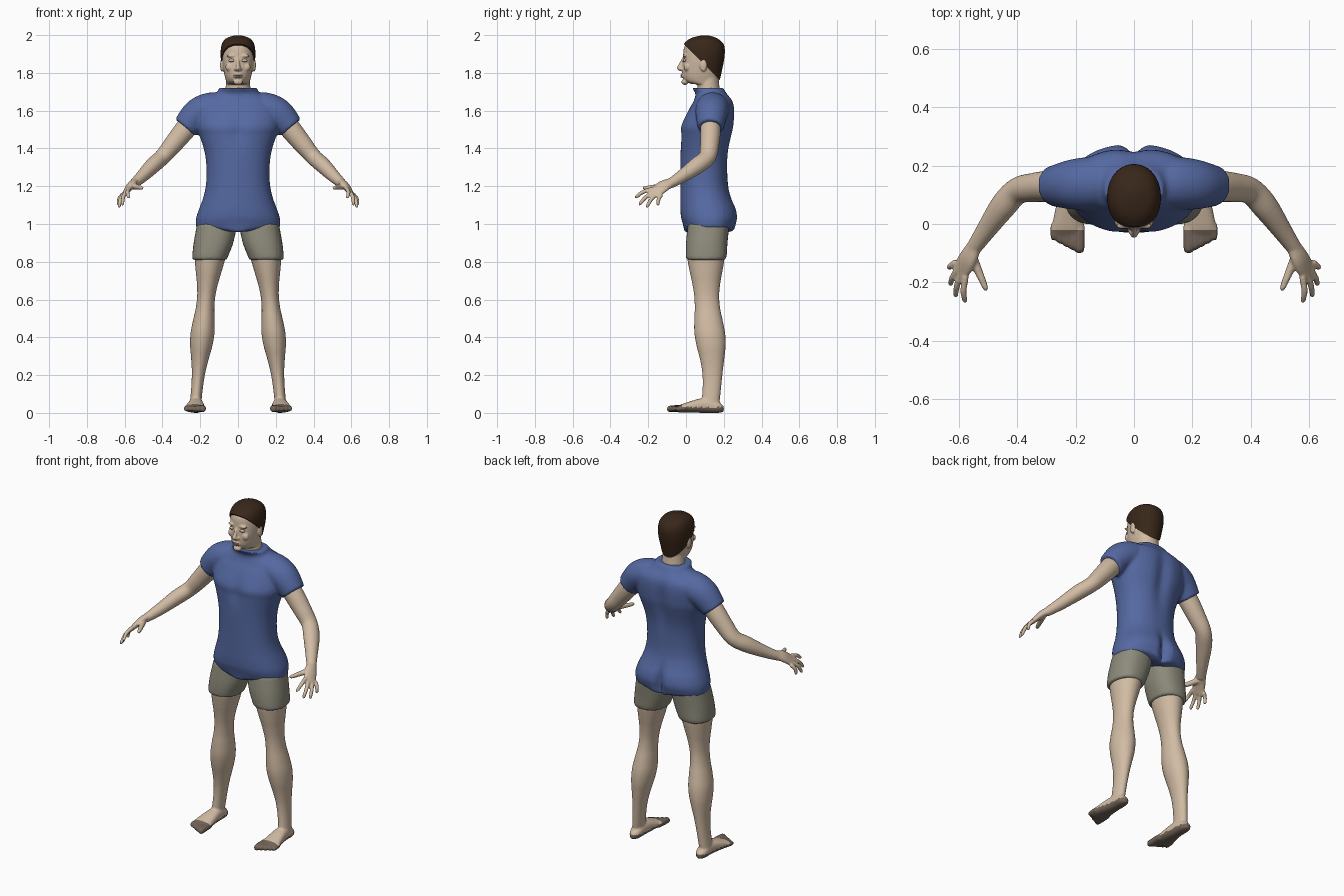
import bpy, bmesh, math
from mathutils import Vector, Matrix

if "Cube" in bpy.data.objects:
    bpy.data.objects.remove(bpy.data.objects["Cube"])


def material(name, *rgb):
    mat = bpy.data.materials.new(name)
    mat.use_nodes = True
    mat.diffuse_color = (*rgb, 1)
    mat.node_tree.nodes["Principled BSDF"].inputs["Base Color"].default_value = (*rgb, 1)
    return mat


SKIN = material("skin", .64, .5, .37)
SHIRT = material("blue cloth", .09, .14, .36)
SHORTS = material("khaki cloth", .27, .26, .2)
HAIR = material("dark brown hair", .04, .02, .01)
SOLE = material("brown sole", .17, .13, .1)
LIPS = material("lips", .42, .26, .2)
LASH = material("lash line", .12, .08, .06)


def bump(offset, width):
    """Bell curve used for all soft swellings and grooves."""
    return math.exp(-(offset / width) ** 2)


def levels(low, high, count):
    return [low + (high - low) * i / (count - 1) for i in range(count)]


def resample(rows, steps):
    """Smooth interpolation through rows of x, y, z, radius along, radius across."""
    points = [Vector(row) for row in rows]
    padded = [points[0]] + points + [points[-1]]
    smooth = []
    for before, start, end, after in zip(padded, padded[1:], padded[2:], padded[3:]):
        for k in range(steps):
            t = k / steps
            smooth.append(start + (end - before) * (t / 2)
                          + (2 * before - 5 * start + 4 * end - after) * (t * t / 2)
                          + (3 * start - before - 3 * end + after) * (t ** 3 / 2))
    return smooth + [points[-1]]


def loft(bm, rows, along=(1, 0, 0), axis=None, sides=32, power=2, both=False):
    """Skin rounded rings along a path, optionally on both sides of the body."""
    rows = resample(rows, 5)
    centres = [Vector(row[:3]) for row in rows]
    for side in ((1, -1) if both else (1,)):
        rings = []
        for i, row in enumerate(rows):
            ahead = centres[min(i + 1, len(rows) - 1)]
            tangent = Vector(axis or ahead - centres[max(i - 1, 0)]).normalized()
            u = Vector(along)
            u = (u - tangent * u.dot(tangent)).normalized()
            v = tangent.cross(u)
            ring = []
            for k in range(sides):
                angle = math.tau * k / sides
                c, s = math.cos(angle), math.sin(angle)
                point = (centres[i] + u * math.copysign(abs(c) ** (2 / power), c) * max(row[3], .002)
                         + v * math.copysign(abs(s) ** (2 / power), s) * max(row[4], .002))
                ring.append(bm.verts.new((point.x * side, point.y, point.z)))
            rings.append(ring)
        for low, high in zip(rings, rings[1:]):
            for k in range(sides):
                n = (k + 1) % sides
                bm.faces.new((low[k], low[n], high[n], high[k]))
        bm.faces.new(rings[0][::-1])
        bm.faces.new(rings[-1])


def stack(bm, rows, **options):
    """Level sections given as height, half width, front and back."""
    loft(bm, [(0, (front + back) / 2, z, width, (back - front) / 2)
              for z, width, front, back in rows], axis=(0, 0, 1), **options)


def ball(bm, centre, size, both=False):
    for side in ((1, -1) if both else (1,)):
        place = Matrix.Translation((centre[0] * side, *centre[1:]))
        bmesh.ops.create_uvsphere(bm, u_segments=16, v_segments=10, radius=1,
                                  matrix=place @ Matrix.Diagonal((*size, 1)))


def finish(name, bm, materials, voxel=0, rule=None):
    """Make the object, optionally fusing its pieces into one soft skin."""
    bmesh.ops.recalc_face_normals(bm, faces=bm.faces)
    mesh = bpy.data.meshes.new(name)
    bm.to_mesh(mesh)
    bm.free()
    ob = bpy.data.objects.new(name, mesh)
    bpy.context.collection.objects.link(ob)
    if voxel:
        fuse = ob.modifiers.new("fuse", "REMESH")
        fuse.mode, fuse.voxel_size = "VOXEL", voxel
        soften = ob.modifiers.new("soften", "SMOOTH")
        soften.factor, soften.iterations = .5, 3
        graph = bpy.context.evaluated_depsgraph_get()
        mesh = bpy.data.meshes.new_from_object(ob.evaluated_get(graph))
        ob.modifiers.clear()
        ob.data = mesh
    mesh.materials.clear()
    for mat in materials:
        mesh.materials.append(mat)
    for face in mesh.polygons:
        face.use_smooth = True
        face.material_index = int(rule(face.center)) if rule else 0
    return ob


# Shirt: hips, waist and chest by rule, then shoulders and collar
def torso(z):
    hips, chest = bump(z - 1.04, .1), bump(z - 1.56, .14)
    return (z, .165 + .06 * bump(z - 1, .13) + .06 * chest,
            -.03 + .03 * bump(z - .95, .06), .22 + .055 * hips + .04 * chest)


bm = bmesh.new()
shoulders = [(1.6, .22, .01, .26), (1.65, .2, .04, .25), (1.69, .12, .05, .22), (1.72, .1, .03, .2)]
stack(bm, [torso(z) for z in levels(.98, 1.52, 12)] + shoulders, sides=64, power=2.2)
for vert in bm.verts:
    x, y, z = vert.co
    if y > .13:
        vert.co.y -= .04 * bump(x, .025) * bump(z - 1.03, .08) + .02 * bump(x, .04) * bump(z - 1.5, .16)
    else:
        vert.co.y += .014 * bump(x, .04) * bump(z - 1.5, .08)
    vert.co.z -= .025 * bump(x, .06) * bump(z - .98, .02)
loft(bm, [(.1, .14, 1.61, .085, .085), (.15, .14, 1.61, .09, .085), (.215, .135, 1.58, .085, .083),
          (.28, .13, 1.51, .068, .069)], along=(0, 1, 0), both=True)
finish("shirt", bm, [SHIRT], .009)

# Shorts
bm = bmesh.new()
loft(bm, [(.15, .105, .81, .09, .1), (.147, .107, .83, .095, .108), (.13, .11, .9, .105, .11),
          (.11, .12, 1, .107, .11)], axis=(0, 0, 1), power=2.3, both=True)
finish("shorts", bm, [SHORTS], .008)


# Legs, feet and toes; the soles and toes are darker
def leg(z):
    width = .03 + .033 * bump(z - .41, .15) + .055 * bump(z - .88, .22)
    return .23 - .1 * z, .105 + .035 * bump(z - .22, .28), z, width, width + .018


bm = bmesh.new()
loft(bm, [leg(z) for z in levels(.03, .88, 14)], axis=(0, 0, 1), both=True)
loft(bm, [(.222, .2, .02, .014, .014), (.222, .17, .03, .032, .03), (.222, .1, .04, .038, .04),
          (.228, 0, .028, .052, .026), (.229, -.04, .02, .053, .018)],
     axis=(0, -1, 0), power=2.4, both=True)
for i in range(5):
    x, r, tip = .187 + .022 * i, .018 - .0015 * i, .011 * i - .1
    loft(bm, [(x, 0, .025, r, r), (x, tip + r, .022, r, r), (x, tip, .018, r / 2, r / 2)],
         axis=(0, -1, 0), sides=12, both=True)
finish("legs", bm, [SKIN, SOLE], .006, lambda c: c.z < .03 or (c.y < -.02 and c.z < .1))

# Arms, hands and fingers
bm = bmesh.new()
loft(bm, [(.22, .13, 1.57, .05, .055), (.28, .13, 1.5, .054, .056), (.345, .125, 1.42, .05, .05),
          (.4, .113, 1.355, .046, .043), (.45, .06, 1.31, .046, .042), (.51, -.025, 1.25, .034, .033),
          (.555, -.09, 1.21, .026, .024)], along=(0, 1, 0), both=True)
across = Vector((.5, .75, -.45))
loft(bm, [(.547, -.075, 1.22, .026, .022), (.57, -.12, 1.2, .037, .02), (.6, -.17, 1.16, .038, .011)],
     along=across, both=True)
knuckle = Vector((.594, -.155, 1.17))
first_tip, last_tip = Vector((.58, -.27, 1.14)), Vector((.635, -.15, 1.1))
for i in range(4):
    base = knuckle + across * (.022 * i - .033)
    tip = first_tip.lerp(last_tip, i / 3)
    if i in (1, 2):
        tip += Vector((.015, -.02, -.025))
    middle = base.lerp(tip, .5) + Vector((.006, -.004, .006))
    path = [(base, .012), (middle, .011), (base.lerp(tip, .93), .009), (tip, .004)]
    loft(bm, [(*p, r, r) for p, r in path], along=across, sides=12, both=True)
thumb = Vector((.555, -.11, 1.2))
thumb_tip = Vector((.505, -.23, 1.19))
loft(bm, [(*thumb.lerp(thumb_tip, t), r, r) for t, r in ((0, .017), (.5, .014), (.9, .01), (1, .004))],
     along=(0, 0, 1), sides=12, both=True)
finish("arms", bm, [SKIN], .0055)


# Skull sections shared by the head and, grown a little, by the hair
def skull(grow):
    sections = [(1.74, .058, .03, .165), (1.76, .064, -.008, .173), (1.8, .074, -.02, .182),
                (1.88, .085, -.016, .197), (1.94, .08, -.008, .194), (1.975, .057, .03, .16),
                (1.992, .01, .09, .11)]
    return [(z + grow, width + grow, front - grow, back + grow) for z, width, front, back in sections]


# Head with neck, nose, brow, cheeks, chin, mouth and ears
bm = bmesh.new()
stack(bm, skull(0), power=2.1)
stack(bm, [(1.66, .075, .06, .19), (1.72, .066, .06, .178), (1.8, .06, .06, .17)])
loft(bm, [(0, -.01, 1.88, .008, .008), (0, -.025, 1.85, .009, .012), (0, -.034, 1.825, .014, .014),
          (0, -.026, 1.81, .01, .01)], axis=(0, 0, -1), sides=16)
ball(bm, (.013, -.022, 1.82), (.009, .012, .008), True)
ball(bm, (.034, -.006, 1.89), (.028, .012, .008), True)
ball(bm, (.045, .006, 1.83), (.022, .018, .022), True)
ball(bm, (0, -.006, 1.752), (.026, .018, .016))
ball(bm, (0, -.014, 1.785), (.025, .014, .013))
ball(bm, (.086, .092, 1.84), (.009, .019, .034), True)
finish("head", bm, [SKIN], .0045)

# Closed eyes and mouth
bm = bmesh.new()
ball(bm, (.034, -.009, 1.866), (.016, .008, .009), True)
finish("eyelids", bm, [SKIN])
bm = bmesh.new()
ball(bm, (.034, -.0135, 1.862), (.015, .004, .002), True)
finish("lash_lines", bm, [LASH])
bm = bmesh.new()
for z, width in ((1.788, .023), (1.779, .019)):
    ball(bm, (0, -.023, z), (width, .007, .004))
finish("lips", bm, [LIPS])

# Hair: a cap cut off along a sloping hairline
bm = bmesh.new()
stack(bm, skull(.007), sides=48, power=2.1)
cut = bmesh.ops.bisect_plane(bm, geom=bm.verts[:] + bm.edges[:] + bm.faces[:],
                             plane_co=(0, 0, 1.942), plane_no=(0, 1, 1), clear_inner=True)
rim = [part for part in cut["geom_cut"] if isinstance(part, bmesh.types.BMEdge)]
bmesh.ops.holes_fill(bm, edges=rim)
hair = finish("hair", bm, [HAIR])
bpy.context.view_layer.objects.active = hair
hair.select_set(True)
bpy.ops.object.shade_smooth_by_angle()
